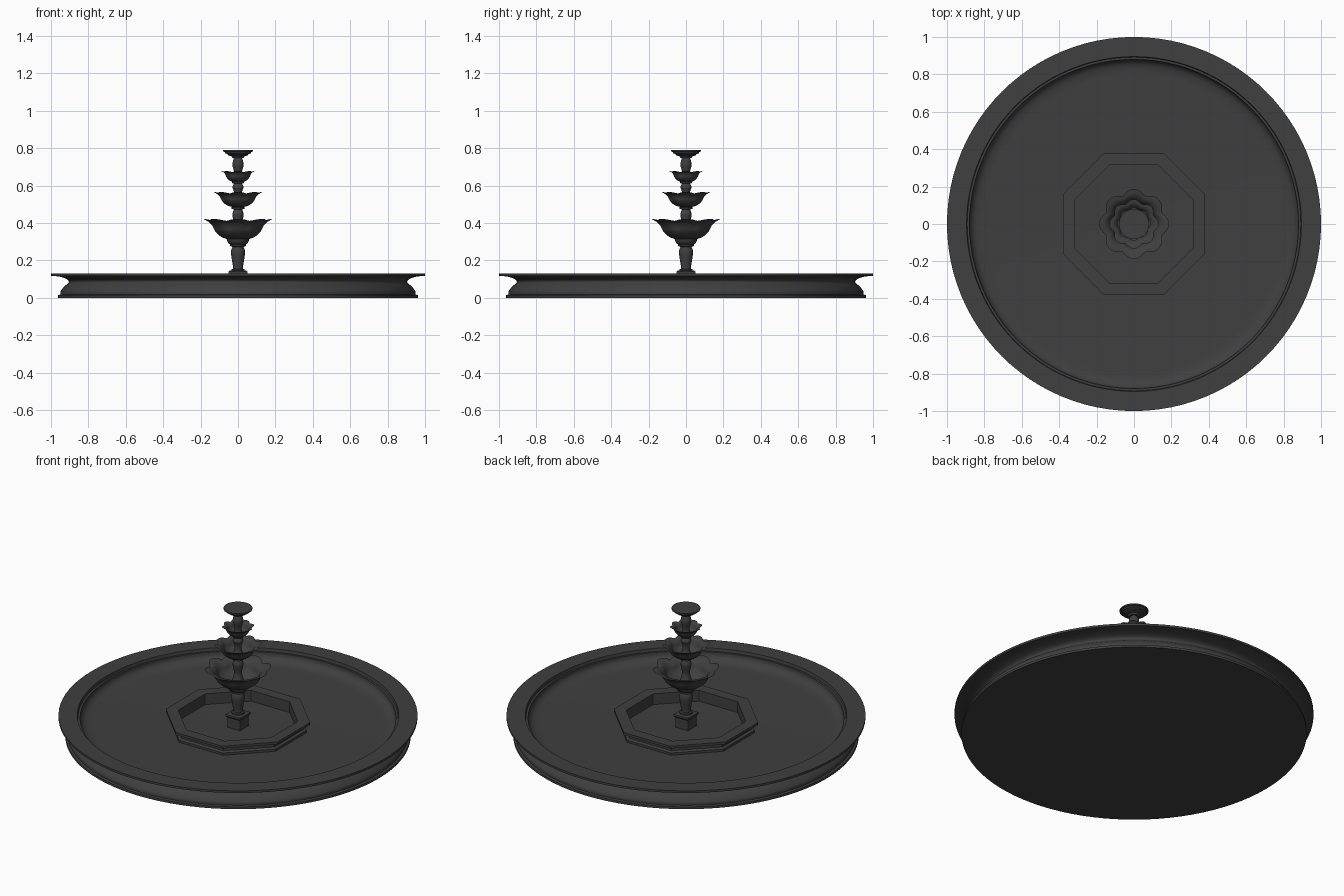
import bpy, bmesh, math
from mathutils import Vector

cube = bpy.data.objects.get("Cube")
if cube:
    bpy.data.objects.remove(cube, do_unlink=True)

stone = bpy.data.materials.new("dark_stone")
stone.use_nodes = True
colour = (0.05, 0.05, 0.05, 1)
stone.diffuse_color = colour
bsdf = stone.node_tree.nodes["Principled BSDF"]
bsdf.inputs["Base Color"].default_value = colour
bsdf.inputs["Roughness"].default_value = 0.8


def finish(name, bm, smooth=True):
    bmesh.ops.recalc_face_normals(bm, faces=bm.faces)
    mesh = bpy.data.meshes.new(name)
    bm.to_mesh(mesh)
    bm.free()
    mesh.materials.append(stone)
    ob = bpy.data.objects.new(name, mesh)
    bpy.context.collection.objects.link(ob)
    if smooth:
        bpy.ops.object.select_all(action="DESELECT")
        ob.select_set(True)
        bpy.context.view_layer.objects.active = ob
        bpy.ops.object.shade_smooth_by_angle(angle=math.radians(35))
    return ob


def curve(points, steps=4):
    """Smooth curve through (radius, height) points."""
    p = [Vector(q) for q in points]
    p = [2 * p[0] - p[1]] + p + [2 * p[-1] - p[-2]]
    out = []
    for a, b, c, d in zip(p, p[1:], p[2:], p[3:]):
        for i in range(steps):
            t = i / steps
            out.append(0.5 * (2 * b + (c - a) * t + (2 * a - 5 * b + 4 * c - d) * t ** 2
                              + (3 * b - a - 3 * c + d) * t ** 3))
    return [tuple(v) for v in out] + [tuple(points[-1])]


def lathe(name, profile, segs=32, phase=0.0, smooth=True, closed=False, warp=None):
    """Revolve a profile; open ends are capped, closed profiles form a ring."""
    bm = bmesh.new()
    rings = []
    for r, z in profile:
        ring = []
        for i in range(segs):
            a = 2 * math.pi * i / segs + phase
            rr, zz = warp(r, z, a) if warp else (r, z)
            ring.append(bm.verts.new((rr * math.cos(a), rr * math.sin(a), zz)))
        rings.append(ring)
    pairs = list(zip(rings, rings[1:]))
    if closed:
        pairs.append((rings[-1], rings[0]))
    else:
        bm.faces.new(rings[0])
        bm.faces.new(rings[-1])
    for low, high in pairs:
        for i in range(segs):
            j = (i + 1) % segs
            bm.faces.new((low[i], low[j], high[j], high[i]))
    return finish(name, bm, smooth)


# Large round basin: plinth, hollow moulding, wide rim, filleted floor
outer = curve([(0.95, 0.018), (0.948, 0.035), (0.93, 0.06), (0.905, 0.082),
               (0.915, 0.1), (0.95, 0.112), (0.985, 0.117)])
inner = curve([(0.88, 0.112), (0.875, 0.09), (0.855, 0.071), (0.82, 0.062), (0.78, 0.06)])
lathe("basin", [(0.962, 0), (0.962, 0.014)] + outer
      + [(1, 0.117), (1, 0.13), (0.895, 0.13), (0.892, 0.112)] + inner, segs=96)

# Octagonal inner pool wall
k = 1 / math.cos(math.pi / 8)
wall = [(0.36, 0.055), (0.36, 0.074), (0.345, 0.08), (0.345, 0.095), (0.355, 0.106),
        (0.38, 0.111), (0.38, 0.126), (0.315, 0.126), (0.315, 0.055)]
lathe("octagonal_pool", [(r * k, z) for r, z in wall], segs=8, phase=math.pi / 8,
      smooth=False, closed=True)

# Square pedestal with a cap
d = math.sqrt(2)
lathe("pedestal", [(0.042 * d, 0.055), (0.042 * d, 0.122), (0.05 * d, 0.13),
                   (0.05 * d, 0.141), (0.044 * d, 0.145)],
      segs=4, phase=math.pi / 4, smooth=False)

# Turned columns between the bowls
lathe("lower_column", [(0.036, 0.143), (0.036, 0.152)]
      + curve([(0.027, 0.155), (0.028, 0.175), (0.036, 0.225), (0.037, 0.25), (0.03, 0.272)])
      + [(0.042, 0.276), (0.042, 0.286), (0.052, 0.292), (0.058, 0.304), (0.062, 0.318)])
lathe("middle_column", curve([(0.045, 0.33), (0.032, 0.35), (0.022, 0.39), (0.028, 0.43),
                              (0.03, 0.45), (0.022, 0.472)])
      + [(0.034, 0.476), (0.034, 0.484), (0.04, 0.492)])
lathe("upper_column", curve([(0.03, 0.5), (0.02, 0.54), (0.022, 0.57), (0.03, 0.59),
                             (0.022, 0.61)]) + [(0.03, 0.613), (0.034, 0.624)])
lathe("top_column", curve([(0.026, 0.63), (0.02, 0.66), (0.024, 0.685), (0.03, 0.71),
                           (0.026, 0.735), (0.02, 0.75)]))


# Scalloped bowls with eight flaring petals
def bowl(name, base_r, rim_r, z0, z1):
    h = z1 - z0

    def shape(t, u):
        return (base_r + (rim_r - base_r) * t, z0 + h * u)

    outside = curve([shape(0, 0), shape(0.25, 0.12), shape(0.48, 0.38),
                     shape(0.6, 0.65), shape(0.75, 0.84), shape(1, 1)])
    inside = [(max(r - 0.05 * rim_r, 0.01), z + 0.05 * h) for r, z in reversed(outside[:-2])]

    def petals(r, z, a):
        w = max(0, (z - z0) / h - 0.2) ** 1.5
        c = abs(math.cos(4 * a)) ** 1.2 * 2 - 1
        return r * (1 + 0.1 * w * (c - 1)), z + 0.07 * h * w * (c - 1)

    lathe(name, outside + inside, segs=96, warp=petals)


for name, base_r, rim_r, z0, z1 in (("large_bowl", 0.062, 0.187, 0.315, 0.422),
                                    ("medium_bowl", 0.042, 0.132, 0.488, 0.566),
                                    ("small_bowl", 0.034, 0.09, 0.622, 0.678)):
    bowl(name, base_r, rim_r, z0, z1)

# Flat stepped dish at the top
lathe("top_dish", [(0.03, 0.748), (0.036, 0.757), (0.052, 0.761), (0.054, 0.767),
                   (0.068, 0.772), (0.07, 0.78), (0.08, 0.782), (0.08, 0.79)])
